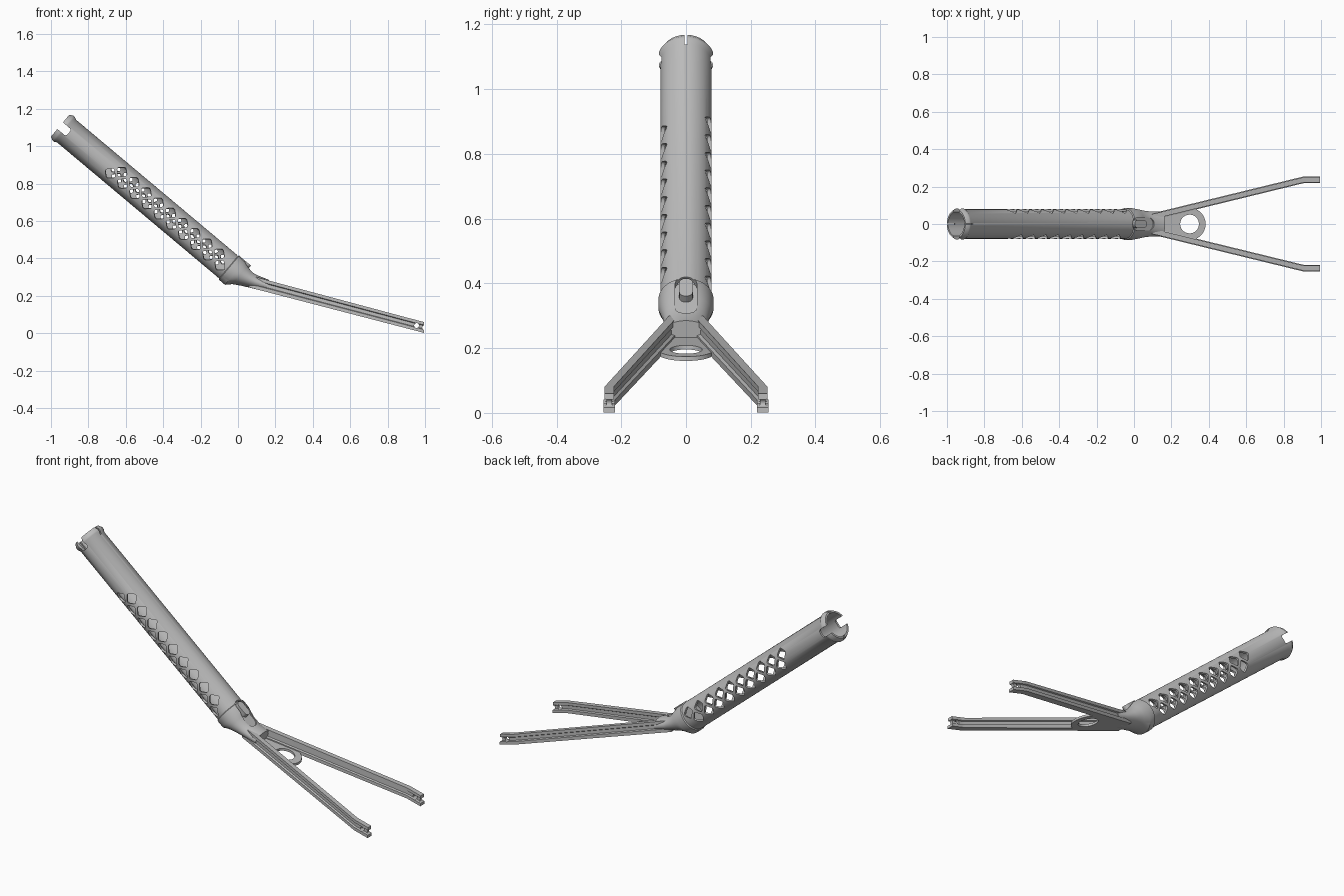
import bpy, bmesh
from math import sin, cos, pi, radians
from mathutils import Matrix, Vector

if "Cube" in bpy.data.objects:
    bpy.data.objects.remove(bpy.data.objects["Cube"])

grey = bpy.data.materials.new("plain grey")
grey.use_nodes = True
grey.diffuse_color = (0.5, 0.5, 0.5, 1)
grey.node_tree.nodes["Principled BSDF"].inputs["Base Color"].default_value = (0.5, 0.5, 0.5, 1)

# Tube frame: local z runs up the tube, local x is its upper side
TILT = radians(40)
N = Vector((sin(TILT), 0, cos(TILT)))
U = Vector((-cos(TILT), 0, sin(TILT)))
TUBE = Matrix(((N.x, 0, U.x, -0.951), (0, 1, 0, 0), (N.z, 0, U.z, 1.109), (0, 0, 0, 1)))
SIDEWAYS = Matrix.Rotation(pi / 2, 4, 'X')


def finish(bm, name):
    bmesh.ops.recalc_face_normals(bm, faces=bm.faces)
    mesh = bpy.data.meshes.new(name)
    bm.to_mesh(mesh)
    bm.free()
    mesh.materials.append(grey)
    ob = bpy.data.objects.new(name, mesh)
    bpy.context.collection.objects.link(ob)
    return ob


def add_loft(bm, rings, wrap=False):
    """Skin a list of equal point loops; wrap joins last to first, otherwise cap."""
    loops = [[bm.verts.new(p) for p in ring] for ring in rings]
    n = len(loops[0])
    pairs = list(zip(loops, loops[1:] + loops[:1]))
    for a, b in pairs if wrap else pairs[:-1]:
        for i in range(n):
            j = (i + 1) % n
            bm.faces.new((a[i], a[j], b[j], b[i]))
    if not wrap:
        bm.faces.new(loops[0])
        bm.faces.new(loops[-1])


def loft(name, rings, wrap=False):
    bm = bmesh.new()
    add_loft(bm, rings, wrap)
    return finish(bm, name)


def prisms(name, outline, lo, hi, matrices):
    """Extrude one outline along z, once for each matrix."""
    bm = bmesh.new()
    for m in matrices:
        add_loft(bm, [[m @ Vector((x, y, z)) for x, y in outline] for z in (lo, hi)])
    return finish(bm, name)


def rounded(w, h, r, turn=0, steps=5):
    pts = []
    for k, (sx, sy) in enumerate(((1, 1), (-1, 1), (-1, -1), (1, -1))):
        for i in range(steps):
            a = (k + i / (steps - 1)) * pi / 2
            x, y = sx * (w / 2 - r) + r * cos(a), sy * (h / 2 - r) + r * sin(a)
            pts.append((x * cos(turn) - y * sin(turn), x * sin(turn) + y * cos(turn)))
    return pts


def circle(r, n=32):
    return [(r * cos(2 * pi * i / n), r * sin(2 * pi * i / n)) for i in range(n)]


def cut(ob, *cutters):
    for c in cutters:
        mod = ob.modifiers.new("cut", 'BOOLEAN')
        mod.operation, mod.solver, mod.object = 'DIFFERENCE', 'EXACT', c
    bpy.context.view_layer.update()
    mesh = bpy.data.meshes.new_from_object(ob.evaluated_get(bpy.context.evaluated_depsgraph_get()))
    ob.modifiers.clear()
    ob.data = mesh


def move(x, y, z):
    return Matrix.Translation((x, y, z))


# Hollow tube with a flared lip
profile = [(0.079, -1.22), (0.079, -0.045), (0.087, -0.03), (0.087, -0.02),
           (0.077, 0), (0.067, 0), (0.067, -1.22)]
tube = loft("tube", [[TUBE @ Vector((x, y, z)) for x, y in circle(r, 64)] for r, z in profile], True)

# Two staggered rows of diamond holes, side notches and thin end slits
diamond = rounded(0.05, 0.05, 0.01, pi / 4)


def hole_row(name, first, count, angle):
    return prisms(name, diamond, -0.12, 0.12,
                  [TUBE @ move(0, 0, -first - 0.085 * i) @ Matrix.Rotation(radians(angle), 4, 'Z') @ SIDEWAYS
                   for i in range(count)])


cutters = [hole_row("row_a_cutter", 0.412, 9, 18), hole_row("row_b_cutter", 0.3695, 10, -18),
           prisms("notch_cutter", rounded(0.046, 0.12, 0.012), -0.12, 0.12, [TUBE @ SIDEWAYS]),
           prisms("slit_cutter", rounded(0.24, 0.008, 0.001), -0.05, 0.05, [TUBE])]
UPWARD = TUBE @ Matrix.Rotation(pi / 2, 4, 'Y')
latch_cutter = prisms("latch_cutter", rounded(0.16, 0.068, 0.033), 0.058, 0.15,
                      [UPWARD @ move(1.246, 0, 0)])
cut(tube, *cutters, latch_cutter)

# Elbow: collar round the tube blending down to the legs
rings = []
for s, r in ((1.176, 0.079), (1.18, 0.085), (1.222, 0.085)):
    rings.append([TUBE @ Vector((x, y, -s)) for x, y in circle(r, 48)])
for low, high, half in (((-0.03, 0.262), (0.055, 0.362), 0.08), ((0.02, 0.253), (0.075, 0.335), 0.072),
                        ((0.08, 0.239), (0.11, 0.307), 0.066), ((0.15, 0.221), (0.165, 0.285), 0.066)):
    lo, hi = Vector((low[0], 0, low[1])), Vector((high[0], 0, high[1]))
    rings.append([(lo + hi) / 2 + (hi - lo) / 2 * x + Vector((0, half * y, 0)) for x, y in circle(1, 48)])
elbow = loft("elbow", rings)
cut(elbow, latch_cutter)
latch = prisms("latch_tab", rounded(0.085, 0.042, 0.02), 0.045, 0.083, [UPWARD @ move(1.22, 0, 0)])


# Forked legs: I-section beams that turn parallel at the feet
def underside(x):
    return 0.26 - 0.26 * x


half_section = [(0.018, 0), (0.018, 0.3), (0.008, 0.36), (0.008, 0.66), (0.014, 0.72), (0.014, 1)]
section = half_section + [(-y, z) for y, z in reversed(half_section)]
path = [(0.06, 0.03, 0.066), (0.16, 0.054, 0.064), (0.91, 0.237, 0.058), (0.995, 0.237, 0.058)]
leg_objects = []
for side, word in ((1, "left"), (-1, "right")):
    leg = loft(word + "_leg", [[(x, side * (y + u), underside(x) + h * v) for u, v in section]
                               for x, y, h in path])
    # Pin hole and open end hook
    pins = prisms("pin_cutter", circle(0.013, 24), -0.1, 0.1,
                  [move(x, side * 0.237, underside(x) + 0.029) @ SIDEWAYS for x in (0.955, 0.998)])
    cut(leg, pins)
    cutters.append(pins)
    leg_objects.append(leg)


# Web plate between the legs with a round eye
def web_reach(a):
    if cos(a) >= 0:
        return 0.086
    return min(0.089 / (abs(sin(a)) + 0.246 * abs(cos(a))), 0.2 / abs(cos(a)))


def web_ring(inner, lift):
    pts = []
    for i in range(64):
        a = 2 * pi * i / 64
        r = 0.05 if inner else web_reach(a)
        x = 0.297 + r * cos(a)
        pts.append((x, r * sin(a), underside(x) + lift))
    return pts


web = loft("web_plate", [web_ring(False, 0), web_ring(False, 0.013),
                         web_ring(True, 0.013), web_ring(True, 0)], True)

# Remove cutters and shade
for c in cutters + [latch_cutter]:
    bpy.data.objects.remove(c)
bpy.ops.object.select_all(action='DESELECT')
for ob in [tube, elbow, latch, web] + leg_objects:
    ob.select_set(True)
bpy.context.view_layer.objects.active = tube
bpy.ops.object.shade_smooth_by_angle(angle=radians(30))
